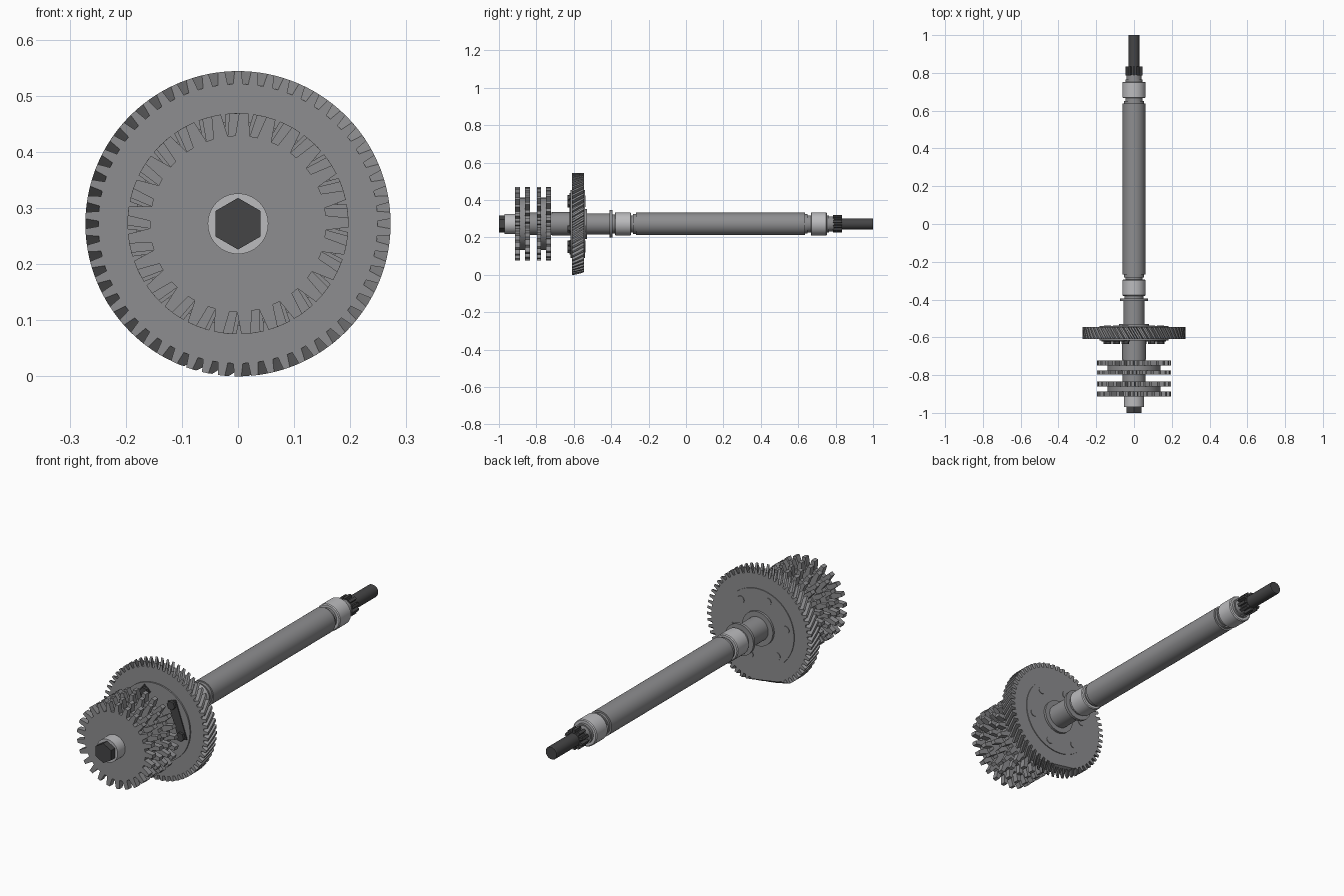
import bpy, bmesh, math
from math import sin, cos, pi, radians

if "Cube" in bpy.data.objects:
    bpy.data.objects.remove(bpy.data.objects["Cube"])

CZ = 0.272  # height of the shaft axis


def material(name, v):
    m = bpy.data.materials.new(name)
    m.diffuse_color = (v, v, v * 1.03, 1)
    m.use_nodes = True
    m.node_tree.nodes["Principled BSDF"].inputs["Base Color"].default_value = m.diffuse_color
    return m


DARK = material("dark_steel", 0.06)
MID = material("mid_steel", 0.27)
LIGHT = material("bright_steel", 0.5)


def loft(name, rings, mat=None, smooth=True):
    """Skin a list of equal-length closed rings of points and cap both ends."""
    bm = bmesh.new()
    rows = [[bm.verts.new(p) for p in ring] for ring in rings]
    n = len(rows[0])
    for a, b in zip(rows, rows[1:]):
        for i in range(n):
            j = (i + 1) % n
            bm.faces.new((a[i], a[j], b[j], b[i]))
    bm.faces.new(rows[0])
    bm.faces.new(rows[-1])
    bmesh.ops.recalc_face_normals(bm, faces=bm.faces)
    me = bpy.data.meshes.new(name)
    bm.to_mesh(me)
    bm.free()
    ob = bpy.data.objects.new(name, me)
    bpy.context.collection.objects.link(ob)
    if mat:
        me.materials.append(mat)
    if smooth:
        bpy.ops.object.select_all(action='DESELECT')
        ob.select_set(True)
        bpy.context.view_layer.objects.active = ob
        bpy.ops.object.shade_smooth_by_angle(angle=radians(30))
    return ob


def turned(name, profile, mat=None, n=64, x=0, z=0, phase=0.0, smooth=True):
    """Turned solid along y from (y, radius) points."""
    rings = [[(x + r * cos(phase + 2 * pi * i / n), y, CZ + z + r * sin(phase + 2 * pi * i / n))
              for i in range(n)] for y, r in profile]
    return loft(name, rings, mat, smooth)


def toothed(name, y0, y1, teeth, root, tip, shape, mat, phase=0.0, twist=0.0,
            layers=1, chop=0.0):
    """Toothed wheel; shape = (half base, half tip) as fractions of the pitch."""
    pitch = 2 * pi / teeth
    b, t = shape
    rings = []
    for k in range(layers + 1):
        f = k / layers
        limit = 0.272 - chop * max(0, f - 0.15)
        ring = []
        for i in range(teeth):
            for off, r in ((-b, root), (-t, tip), (t, tip), (b, root), (0.5, root)):
                a = phase + (i + off) * pitch + twist * f
                c = cos(a - radians(261))
                if chop and c > 0.5:      # worn flat low on the rear edge
                    r = min(r, limit / c)
                ring.append((r * cos(a), y0 + (y1 - y0) * f, CZ + r * sin(a)))
        rings.append(ring)
    return loft(name, rings, mat, False)


# Front bolt and collar
turned("front_hex_bolt", [(-1, 0.046), (-0.96, 0.046)], DARK, 6, phase=pi / 2, smooth=False)
turned("front_collar", [(-0.97, 0.054), (-0.91, 0.054)], LIGHT)

# Two pairs of sprockets with spacer discs and a core
for i, (y0, y1) in enumerate([(-0.914, -0.888), (-0.861, -0.834),
                              (-0.797, -0.775), (-0.749, -0.722)]):
    toothed(f"sprocket_{i + 1}", y0, y1, 25, 0.157, 0.197, (0.33, 0.17), MID,
            phase=radians(87 + (0, 5, 2, 7)[i]))
for i, y in enumerate((-0.875, -0.762)):
    turned(f"sprocket_spacer_{i + 1}", [(y - 0.015, 0.14), (y + 0.015, 0.14)], MID)
turned("sprocket_core", [(-0.91, 0.06), (-0.71, 0.06)], MID)
turned("sprocket_hub", [(-0.717, 0.063), (-0.61, 0.063)], MID)

# Helical gear with front plate, raised rear face and boss
toothed("helical_gear", -0.61, -0.545, 58, 0.249, 0.272, (0.32, 0.2), MID,
        phase=radians(90), twist=0.15, layers=6, chop=0.035)
turned("gear_front_plate", [(-0.617, 0.182), (-0.6, 0.182)], MID)
turned("gear_rear_plate", [(-0.55, 0.182), (-0.541, 0.182)], MID)
turned("gear_rear_boss", [(-0.55, 0.08), (-0.53, 0.08)], MID)

# Gear bolts with rear ends, and locking tabs under pairs of heads
for i in range(6):
    a = radians(49 + 60 * i)
    bx, bz = 0.143 * cos(a), 0.143 * sin(a)
    turned(f"gear_bolt_{i + 1}", [(-0.634, 0.021), (-0.61, 0.021)], DARK, 6, bx, bz, a, False)
    turned(f"gear_bolt_end_{i + 1}", [(-0.56, 0.018), (-0.538, 0.018)], MID, 16, bx, bz)
for i in range(3):
    a = radians(19 + 120 * i)
    u, v = (cos(a), sin(a)), (-sin(a), cos(a))
    corners = [(0.105, -0.09), (0.148, -0.09), (0.148, 0.09), (0.105, 0.09)]
    loft(f"locking_tab_{i + 1}",
         [[(p * u[0] + q * v[0], y, CZ + p * u[1] + q * v[1]) for p, q in corners]
          for y in (-0.622, -0.612)], DARK, False)

# Hub, flange and bearings
turned("gear_hub", [(-0.54, 0.056), (-0.405, 0.056)], MID)
turned("flange", [(-0.408, 0.074), (-0.394, 0.074)], MID)
turned("shaft_neck", [(-0.4, 0.05), (-0.37, 0.05)], MID)
for i, y in enumerate((-0.38, 0.667)):
    turned(f"bearing_{i + 1}", [(y, 0.058), (y + 0.004, 0.062),
                                (y + 0.082, 0.062), (y + 0.086, 0.058)], LIGHT)

# Long sleeve, its stepped ends and the rear neck
turned("shaft_sleeve", [(-0.31, 0.046), (-0.283, 0.046), (-0.283, 0.054), (-0.267, 0.054),
                        (-0.267, 0.06), (0.637, 0.06), (0.637, 0.052), (0.65, 0.052),
                        (0.65, 0.046), (0.68, 0.046)], MID)
turned("rear_neck", [(0.74, 0.046), (0.765, 0.046), (0.765, 0.04), (0.79, 0.04)], MID)

# Dark splined end
toothed("rear_spline", 0.787, 0.834, 10, 0.033, 0.047, (0.3, 0.22), DARK, phase=radians(90))
turned("rear_shaft", [(0.78, 0.03), (0.997, 0.03), (1, 0.028)], DARK, 32)
